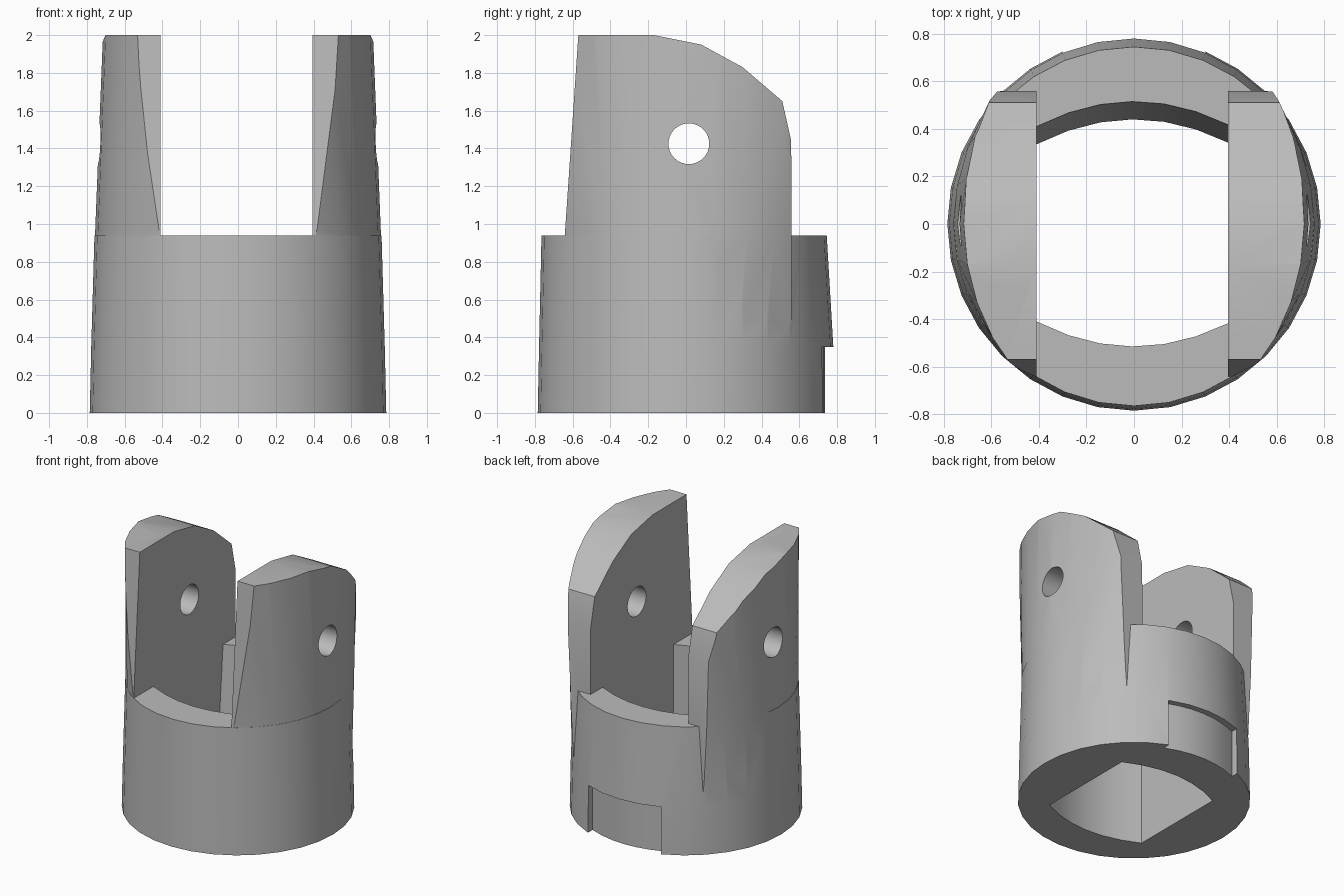
import bpy, bmesh, math

if "Cube" in bpy.data.objects:
    bpy.data.objects.remove(bpy.data.objects["Cube"], do_unlink=True)

grey = bpy.data.materials.new("plain_grey")
grey.use_nodes = True
grey.diffuse_color = (0.5, 0.5, 0.5, 1)
grey.node_tree.nodes["Principled BSDF"].inputs["Base Color"].default_value = (0.5, 0.5, 0.5, 1)


def loft(name, rings):
    """Skin a closed solid through rings of equal length."""
    bm = bmesh.new()
    rows = [[bm.verts.new(p) for p in ring] for ring in rings]
    n = len(rows[0])
    for a, b in zip(rows, rows[1:]):
        for i in range(n):
            j = (i + 1) % n
            bm.faces.new((a[i], a[j], b[j], b[i]))
    bm.faces.new(rows[0][::-1])
    bm.faces.new(rows[-1])
    bmesh.ops.recalc_face_normals(bm, faces=bm.faces)
    mesh = bpy.data.meshes.new(name)
    bm.to_mesh(mesh)
    bm.free()
    mesh.materials.append(grey)
    obj = bpy.data.objects.new(name, mesh)
    bpy.context.collection.objects.link(obj)
    return obj


def oval(z, side, front, back, n=32):
    """Ring with separate front and back depth."""
    ring = []
    for i in range(n):
        a = math.tau * i / n
        depth = back if math.sin(a) > 0 else front
        ring.append((side * math.cos(a), depth * math.sin(a), z))
    return ring


def combine(target, tool, operation):
    mod = target.modifiers.new(operation.lower(), "BOOLEAN")
    mod.operation, mod.solver, mod.object = operation, "EXACT", tool
    bpy.context.view_layer.objects.active = target
    bpy.ops.object.modifier_apply(modifier=mod.name)
    bpy.data.objects.remove(tool, do_unlink=True)


LEDGE, LEFT, RIGHT = 0.94, 0.395, -0.41

# Tapered round base
body = loft("clevis_body", [oval(0, 0.785, 0.785, 0.785),
                            oval(0.35, 0.777, 0.778, 0.78),
                            oval(LEDGE, 0.76, 0.765, 0.745)])

# Shallow curved recess at the back of the base
steps = [-0.3 + 0.1 * i for i in range(7)]
arc = [(x, math.sqrt(0.735 ** 2 - x * x)) for x in steps] + [(0.3, 0.9), (-0.3, 0.9)]
recess = loft("recess_cutter", [[(x, y, z) for x, y in arc] for z in (-0.1, 0.35)])
combine(body, recess, "DIFFERENCE")

# Flaring prongs, trimmed to the rounded side profile
prongs = loft("prongs", [oval(0.38, 0.77, 0.77, 0.77),
                         oval(LEDGE, 0.757, 0.765, 0.84),
                         oval(2, 0.715, 0.86, 0.99)])
profile = [(-0.685, 0.3), (0.56, 0.3), (0.557, 1.44), (0.51, 1.65),
           (0.3, 1.83), (0.08, 1.95), (-0.17, 2), (-0.57, 2)]
trim = loft("side_trim", [[(x, y, z) for y, z in profile] for x in (-1, 1)])
combine(prongs, trim, "INTERSECT")

# Open slot between the prongs, kept clear of the base
slot_outline = [(RIGHT, -1), (LEFT, -1), (LEFT, 1), (RIGHT, 1)]
slot = loft("slot_cutter", [[(x, y, z) for x, y in slot_outline] for z in (0.2, 2.2)])
combine(prongs, slot, "DIFFERENCE")
combine(body, prongs, "UNION")


# Through hole with bowed ends and a sloping back wall
def bore_ring(z, back):
    xs = [RIGHT + (LEFT - RIGHT) * i / 6 for i in range(7)]
    bow = [0.1 * (x / 0.4) ** 2 for x in xs]
    front_edge = [(x, -0.515 + b, z) for x, b in zip(xs, bow)]
    back_edge = [(x, back - b, z) for x, b in zip(xs, bow)]
    return front_edge + back_edge[::-1]


bore = loft("bore_cutter", [bore_ring(-0.05, 0.436), bore_ring(LEDGE + 0.05, 0.519)])
combine(body, bore, "DIFFERENCE")

# Cross pin holes
pin_ring = [(0.015 + 0.108 * math.cos(math.tau * i / 32),
             1.425 + 0.108 * math.sin(math.tau * i / 32)) for i in range(32)]
pin = loft("pin_cutter", [[(x, y, z) for y, z in pin_ring] for x in (-1, 1)])
combine(body, pin, "DIFFERENCE")

# Smooth curved walls, crisp edges
bpy.ops.object.select_all(action="DESELECT")
body.select_set(True)
bpy.context.view_layer.objects.active = body
bpy.ops.object.shade_smooth_by_angle(angle=math.radians(25))
